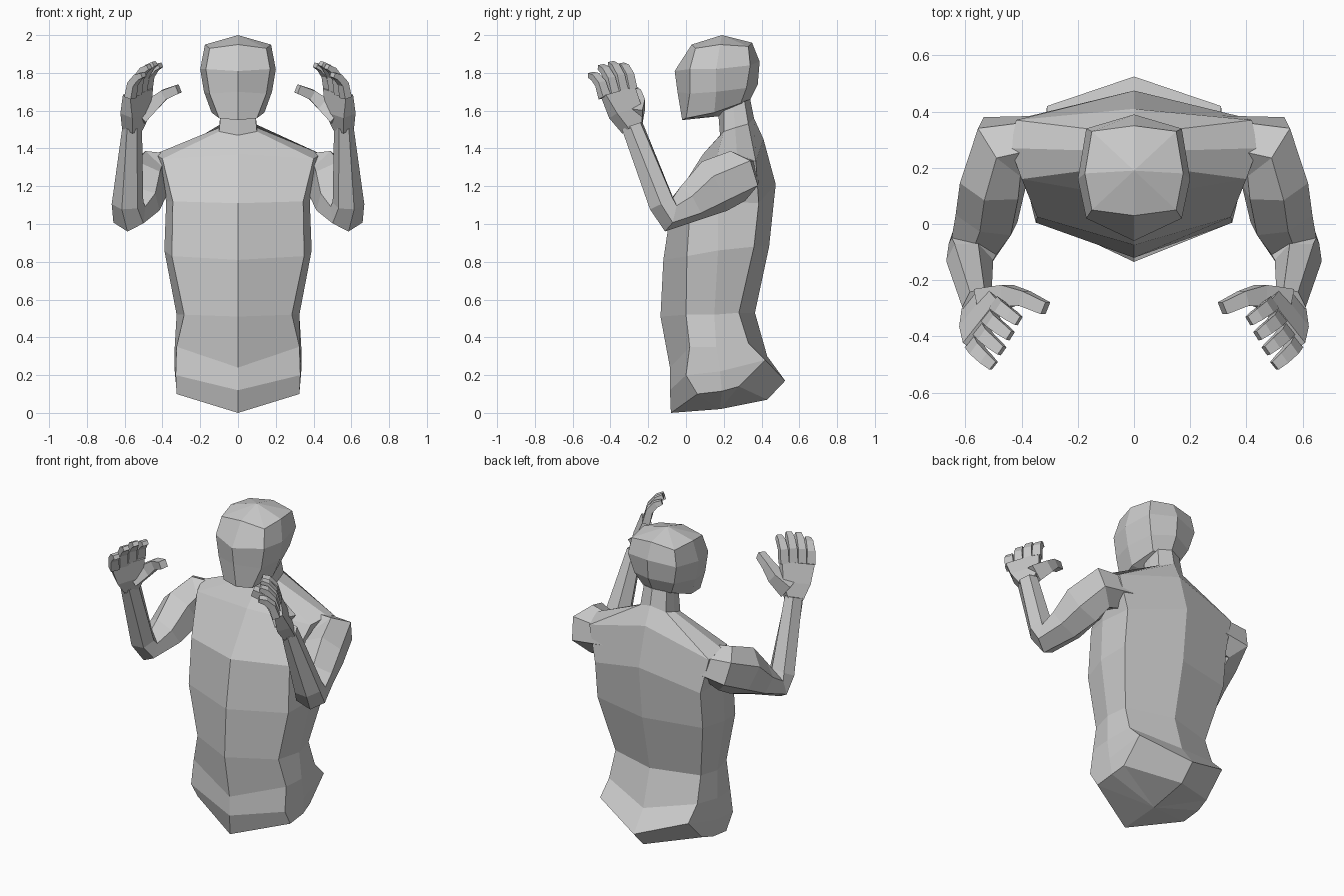
import bpy, bmesh, math
from mathutils import Vector

cube = bpy.data.objects.get("Cube")
if cube:
    bpy.data.objects.remove(cube, do_unlink=True)

# One plain grey for the whole figure
GREY = (0.6, 0.6, 0.6, 1)
clay = bpy.data.materials.new("clay_grey")
clay.use_nodes = True
clay.diffuse_color = GREY
clay.node_tree.nodes["Principled BSDF"].inputs["Base Color"].default_value = GREY


def loft(name, rings, start_tip=None, end_tip=None):
    """Skin a list of point rings; each end closes flat or to a tip."""
    bm = bmesh.new()
    loops = [[bm.verts.new(p) for p in ring] for ring in rings]
    n = len(loops[0])
    for low, high in zip(loops, loops[1:]):
        for i in range(n):
            j = (i + 1) % n
            bm.faces.new((low[i], low[j], high[j], high[i]))
    for loop, tip in ((loops[0], start_tip), (loops[-1], end_tip)):
        if tip is None:
            bm.faces.new(loop)
        else:
            centre = bm.verts.new(tip)
            for i in range(n):
                bm.faces.new((loop[i], loop[(i + 1) % n], centre))
    bmesh.ops.recalc_face_normals(bm, faces=bm.faces)
    mesh = bpy.data.meshes.new(name)
    bm.to_mesh(mesh)
    bm.free()
    mesh.materials.append(clay)
    obj = bpy.data.objects.new(name, mesh)
    bpy.context.collection.objects.link(obj)
    return obj


def mirrored_ring(front, sides, back):
    """Closed ring from a front point, left side points and a back point."""
    left = [Vector(p) for p in sides]
    right = [Vector((-p.x, p.y, p.z)) for p in reversed(left)]
    return [Vector((0, *front)), *left, Vector((0, *back)), *right]


def tube(name, sections, side_hint, count, flip):
    """Faceted limb along (centre, half width, half depth) sections."""
    centres = [Vector(s[0]) for s in sections]
    rings = []
    for i, (_, wide, deep) in enumerate(sections):
        c = centres[i]
        tangent = Vector()
        if i > 0:
            tangent += (c - centres[i - 1]).normalized()
        if i < len(centres) - 1:
            tangent += (centres[i + 1] - c).normalized()
        tangent.normalize()
        hint = Vector(side_hint)
        side = (hint - tangent * hint.dot(tangent)).normalized()
        other = tangent.cross(side)
        grow = 1 / math.cos(math.pi / count)
        ring = []
        for k in range(count):
            a = math.tau * (k + 0.5) / count
            p = c + grow * (side * wide * math.cos(a) + other * deep * math.sin(a))
            ring.append(Vector((p.x * flip, p.y, p.z)))
        rings.append(ring)
    return loft(name, rings)


# Torso and neck: front ridge, front corner, flank, back corner, spine
torso = [
    ((-.08, 0), [(.325, .06, .1), (.325, .19, .115), (.31, .28, .14)], (.43, .07)),
    ((-.085, .12), [(.33, 0, .2), (.335, .18, .22), (.31, .42, .28)], (.525, .17)),
    ((-.085, .24), [(.325, .02, .35), (.335, .16, .35), (.31, .33, .37)], (.43, .3)),
    ((-.135, .51), [(.285, 0, .52), (.325, .15, .52), (.3, .28, .53)], (.365, .53)),
    ((-.12, .81), [(.35, .005, .83), (.39, .17, .86), (.37, .36, .88)], (.44, .88)),
    ((-.075, 1.11), [(.345, .025, 1.12), (.38, .17, 1.12), (.37, .385, 1.11)], (.475, 1.21)),
    ((.09, 1.37), [(.4, .16, 1.345), (.44, .27, 1.37), (.42, .37, 1.33)], (.41, 1.45)),
    ((.18, 1.47), [(.1, .2, 1.49), (.1, .26, 1.51), (.09, .33, 1.53)], (.36, 1.56)),
    ((.17, 1.6), [(.09, .2, 1.6), (.09, .25, 1.62), (.08, .31, 1.65)], (.34, 1.66)),
]
loft("torso", [mirrored_ring(*row) for row in torso], start_tip=(0, .18, .02))

# Head: face ridge, face edge, temple, back corner, back ridge
head = [
    ((-.02, 1.55), [(.1, 0, 1.56), (.14, .15, 1.59), (.1, .29, 1.64)], (.33, 1.64)),
    ((-.045, 1.7), [(.15, .02, 1.69), (.18, .16, 1.7), (.14, .32, 1.72)], (.38, 1.74)),
    ((-.06, 1.81), [(.17, .02, 1.82), (.2, .16, 1.82), (.17, .34, 1.84)], (.39, 1.86)),
    ((.03, 1.95), [(.15, .05, 1.93), (.175, .18, 1.95), (.15, .33, 1.94)], (.35, 1.96)),
]
loft("head", [mirrored_ring(*row) for row in head],
     start_tip=(0, .17, 1.57), end_tip=(0, .19, 2))

# Arm from inside the shoulder through elbow to wrist
arm = [
    ((.3, .29, 1.27), .09, .085),
    ((.47, .275, 1.255), .115, .12),
    ((.5, .15, 1.2), .108, .13),
    ((.525, .02, 1.11), .105, .09),
    ((.575, -.09, 1.05), .085, .08),
    ((.585, -.13, 1.11), .075, .065),
    ((.56, -.285, 1.52), .042, .055),
]

# Palm, turned partly inward, widening to the line of knuckles
ACROSS = (.6, -.77, -.2)
palm = [
    ((.56, -.285, 1.5), .045, .035),
    ((.54, -.32, 1.59), .085, .04),
    ((.53, -.36, 1.7), .1, .024),
]
thumb = [
    ((.53, -.28, 1.57), .05, .05),
    ((.45, -.255, 1.635), .038, .036),
    ((.39, -.265, 1.685), .027, .027),
    ((.315, -.3, 1.715), .023, .023),
]

# Fingers spread between the index and the little finger
index_base, index_tip = Vector((.485, -.29, 1.71)), Vector((.41, -.345, 1.84))
little_base, little_tip = Vector((.57, -.43, 1.67)), Vector((.5, -.505, 1.79))
FINGERS = ("index", "middle", "ring", "little")

for label, flip in (("left", 1), ("right", -1)):
    tube(label + "_arm", arm, (-1, -.5, 0), 6, flip)
    tube(label + "_palm", palm, ACROSS, 4, flip)
    tube(label + "_thumb", thumb, (0, 1, 0), 4, flip)
    for i, finger in enumerate(FINGERS):
        t = i / 3
        base = index_base.lerp(little_base, t)
        tip = index_tip.lerp(little_tip, t)
        tip.z += .03 * math.sin(math.pi * t)
        knuckle = base.lerp(tip, .4) + Vector((.015, .008, .025))
        joint = base.lerp(tip, .75) + Vector((.01, .006, .02))
        path = [(base, .026, .022), (knuckle, .024, .02), (joint, .022, .018), (tip, .018, .013)]
        tube(f"{label}_{finger}_finger", path, ACROSS, 4, flip)
